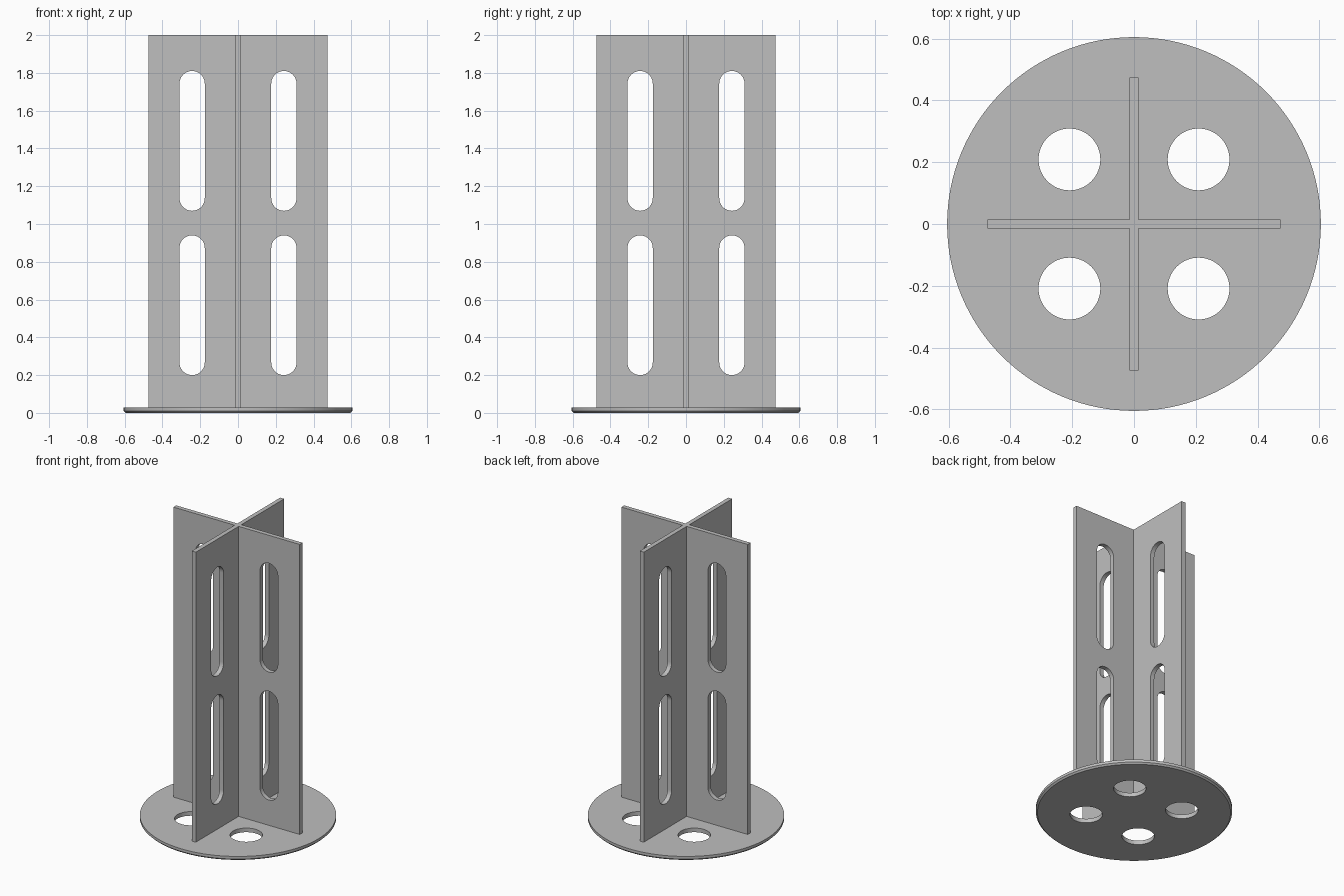
import bpy
import bmesh
from math import cos, sin, pi, radians
from mathutils import Matrix

if "Cube" in bpy.data.objects:
    bpy.data.objects.remove(bpy.data.objects["Cube"], do_unlink=True)

DISC_RADIUS, DISC_TOP, CHAMFER = 0.605, 0.028, 0.01
FIN_REACH, FIN_HALF, HEIGHT = 0.475, 0.015, 2.0
SLOT_OFFSET, SLOT_RADIUS = 0.243, 0.067
HOLE_OFFSET, HOLE_RADIUS = 0.209, 0.1

grey = bpy.data.materials.new("plain grey")
grey.use_nodes = True
grey.diffuse_color = (0.52, 0.52, 0.52, 1)
grey.node_tree.nodes["Principled BSDF"].inputs["Base Color"].default_value = grey.diffuse_color


def circle(radius, count):
    return [(radius * cos(2 * pi * i / count), radius * sin(2 * pi * i / count)) for i in range(count)]


def prism(name, outline, low, high, matrix=None):
    """Extrude a closed outline from low to high along z, then place it."""
    bm = bmesh.new()
    face = bm.faces.new([bm.verts.new((x, y, low)) for x, y in outline])
    top = bmesh.ops.extrude_face_region(bm, geom=[face])["geom"]
    for v in top:
        if isinstance(v, bmesh.types.BMVert):
            v.co.z = high
    bmesh.ops.transform(bm, matrix=matrix or Matrix(), verts=bm.verts)
    bmesh.ops.recalc_face_normals(bm, faces=bm.faces)
    mesh = bpy.data.meshes.new(name)
    bm.to_mesh(mesh)
    bm.free()
    mesh.materials.append(grey)
    obj = bpy.data.objects.new(name, mesh)
    bpy.context.collection.objects.link(obj)
    return obj


def activate(obj):
    bpy.ops.object.select_all(action="DESELECT")
    obj.select_set(True)
    bpy.context.view_layer.objects.active = obj


def cut(obj, cutters):
    activate(obj)
    for cutter in cutters:
        cutter.hide_render = True
        mod = obj.modifiers.new("cut", "BOOLEAN")
        mod.operation, mod.solver, mod.object = "DIFFERENCE", "EXACT", cutter
        bpy.ops.object.modifier_apply(modifier=mod.name)
        bpy.data.objects.remove(cutter, do_unlink=True)
    bpy.ops.object.shade_smooth_by_angle(angle=radians(30))


# Round base plate with a chamfered lower rim
base = prism("base_plate", circle(DISC_RADIUS, 128), 0, DISC_TOP)
for v in base.data.vertices:
    if v.co.z < CHAMFER:
        v.co.x *= 1 - CHAMFER / DISC_RADIUS
        v.co.y *= 1 - CHAMFER / DISC_RADIUS
bm = bmesh.new()
bm.from_mesh(base.data)
bottom = min(bm.faces, key=lambda f: f.calc_center_median().z)
rim = bmesh.ops.extrude_face_region(bm, geom=[f for f in bm.faces if f.normal.z > 0.9])["geom"]
bmesh.ops.delete(bm, geom=[f for f in bm.faces if f.normal.z > 0.9 and f not in rim], context="FACES_ONLY")
new_top = {v for v in rim if isinstance(v, bmesh.types.BMVert)}
for v in bm.verts:
    if v not in new_top and v.co.z > CHAMFER:
        v.co.z = CHAMFER
bmesh.ops.recalc_face_normals(bm, faces=bm.faces)
bm.to_mesh(base.data)
bm.free()

# Four drain holes
cut(base, [prism("hole_cutter", circle(HOLE_RADIUS, 64), -0.1, 0.1,
                 Matrix.Translation((sx * HOLE_OFFSET, sy * HOLE_OFFSET, 0)))
           for sx in (-1, 1) for sy in (-1, 1)])

# Cross-shaped upright: one arm corner turned four times
cross = []
for turn in range(4):
    c, s = round(cos(turn * pi / 2)), round(sin(turn * pi / 2))
    for x, y in ((FIN_REACH, -FIN_HALF), (FIN_REACH, FIN_HALF), (FIN_HALF, FIN_HALF)):
        cross.append((c * x - s * y, s * x + c * y))
fins = prism("cross_fins", cross, DISC_TOP - 0.008, HEIGHT)


# Two rounded slots in each fin
def slot_outline(low, high, steps=20):
    arc = [(SLOT_RADIUS * cos(pi * i / steps), SLOT_RADIUS * sin(pi * i / steps)) for i in range(steps + 1)]
    return ([(x, y + high - SLOT_RADIUS) for x, y in arc]
            + [(-x, low + SLOT_RADIUS - y) for x, y in arc])


slots = []
for low, high in ((0.2, 0.94), (1.07, 1.81)):
    for turn in range(4):
        place = (Matrix.Rotation(turn * pi / 2, 4, "Z")
                 @ Matrix.Translation((SLOT_OFFSET, 0, 0))
                 @ Matrix.Rotation(pi / 2, 4, "X"))
        slots.append(prism("slot_cutter", slot_outline(low, high), -0.1, 0.1, place))
cut(fins, slots)
